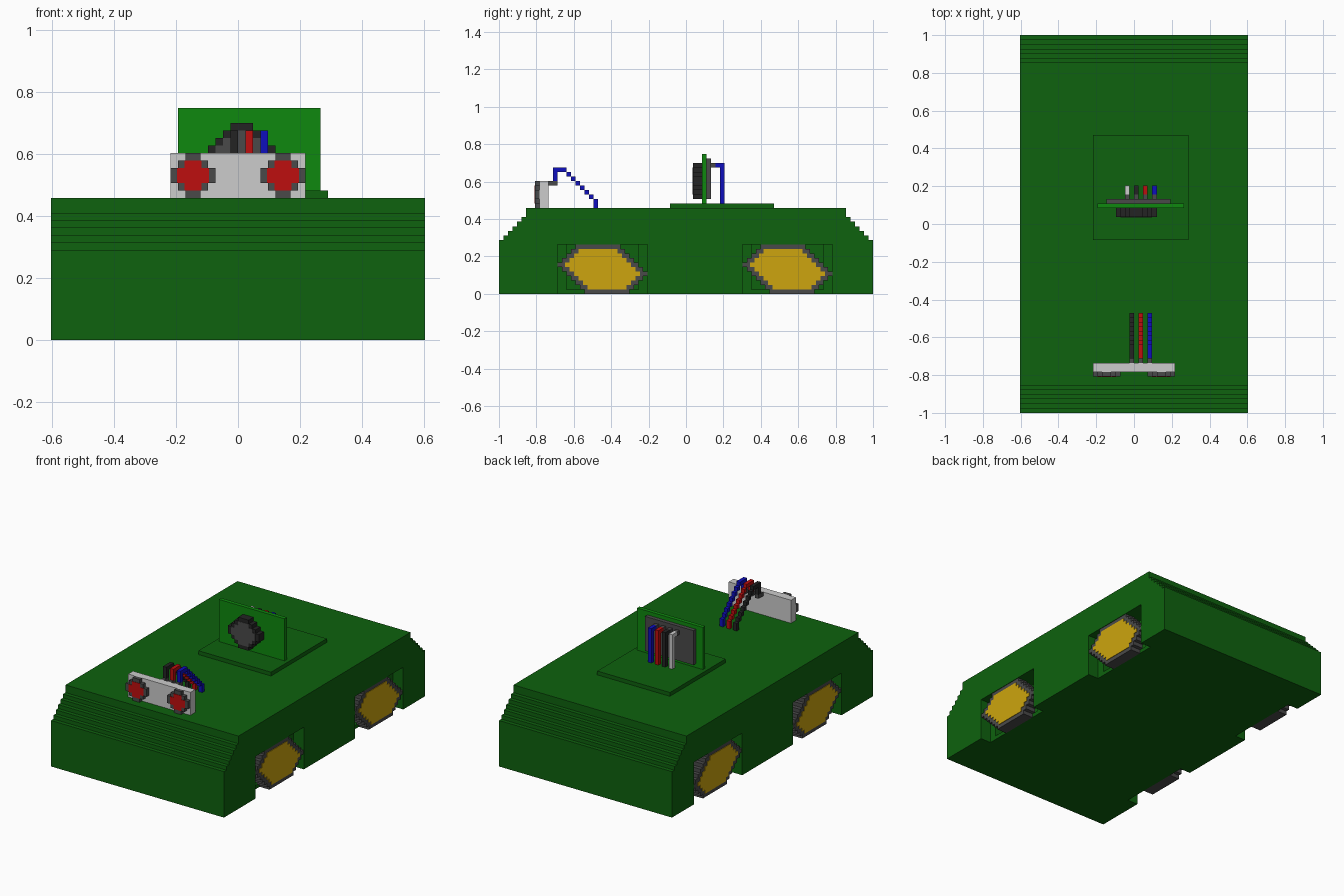
import bpy
import bmesh

if "Cube" in bpy.data.objects:
    bpy.data.objects.remove(bpy.data.objects["Cube"], do_unlink=True)

V = 2 / 83  # size of one block; all lengths below are counted in blocks


def material(name, rgb):
    lin = [((c / 255 + 0.055) / 1.055) ** 2.4 if c > 10 else c / 255 / 12.92 for c in rgb]
    m = bpy.data.materials.new(name)
    m.use_nodes = True
    m.diffuse_color = (*lin, 1)
    bsdf = m.node_tree.nodes["Principled BSDF"]
    bsdf.inputs["Base Color"].default_value = (*lin, 1)
    bsdf.inputs["Roughness"].default_value = 0.8
    return m


GREEN = material("dark green", (14, 98, 14))
BOARD = material("circuit green", (14, 137, 14))
YELLOW = material("hub yellow", (205, 165, 14))
RED = material("red", (190, 14, 14))
BLUE = material("blue", (14, 14, 190))
LIGHT = material("light grey", (204, 204, 204))
GREY = material("dark grey", (74, 74, 74))
BLACK = material("black", (36, 36, 36))


def finish(name, bm, mat):
    bmesh.ops.recalc_face_normals(bm, faces=bm.faces)
    bmesh.ops.scale(bm, vec=(V, V, V), verts=bm.verts)
    mesh = bpy.data.meshes.new(name)
    bm.to_mesh(mesh)
    bm.free()
    if mat:
        mesh.materials.append(mat)
    ob = bpy.data.objects.new(name, mesh)
    bpy.context.scene.collection.objects.link(ob)
    return ob


def boxes(name, mat, *ranges):
    """One object from boxes given as (x0, x1, y0, y1, z0, z1)."""
    bm = bmesh.new()
    for x0, x1, y0, y1, z0, z1 in ranges:
        vs = bmesh.ops.create_cube(bm, size=1)["verts"]
        for v in vs:
            v.co = (x1 if v.co.x > 0 else x0, y1 if v.co.y > 0 else y0,
                    z1 if v.co.z > 0 else z0)
    return finish(name, bm, mat)


def stepped(name, mat, axis, rows, z0, c0, c1):
    """Stepped outline from one (low, high) span per block row, extruded along axis."""
    pts = []
    for i, (_, hi) in enumerate(rows):
        pts += [(hi, z0 + i), (hi, z0 + i + 1)]
    for i in reversed(range(len(rows))):
        pts += [(rows[i][0], z0 + i + 1), (rows[i][0], z0 + i)]
    pts = [p for i, p in enumerate(pts) if p != pts[i - 1]]
    # drop points in the middle of a straight upright edge
    n = len(pts)
    pts = [p for i, p in enumerate(pts)
           if not (pts[i - 1][0] == p[0] == pts[(i + 1) % n][0])]
    bm = bmesh.new()
    place = (lambda a, b, c: (c, a, b)) if axis == "x" else (lambda a, b, c: (a, c, b))
    face = bm.faces.new([bm.verts.new(place(a, b, c0)) for a, b in pts])
    ext = bmesh.ops.extrude_face_region(bm, geom=[face])["geom"]
    for v in ext:
        if isinstance(v, bmesh.types.BMVert):
            v.co["xyz".index(axis)] = c1
    return finish(name, bm, mat)


# Car body with stepped nose and tail
setbacks = [0] * 12 + [1, 2, 3, 4, 5, 6, 6]
body = stepped("body", GREEN, "x", [(s - 41.5, 41.5 - s) for s in setbacks], 0, -25, 25)

# Wheel wells and wheels
for label, y0 in (("front", -28.5), ("rear", 12.5)):
    for side, s in (("left", 1), ("right", -1)):
        well = (*sorted((s * 22, s * 27)), y0, y0 + 20, -1, 11)
        pocket = (*sorted((s * 20, s * 23)), y0 + 2, y0 + 18, 1, 11)
        for cut in (well, pocket):
            cutter = boxes("well_cutter", None, cut)
            cutter.hide_render = True
            mod = body.modifiers.new("well", "BOOLEAN")
            mod.operation = "DIFFERENCE"
            mod.solver = "EXACT"
            mod.object = cutter
            bpy.context.view_layer.objects.active = body
            bpy.ops.object.modifier_apply(modifier=mod.name)
            bpy.data.objects.remove(cutter, do_unlink=True)
        rows = [(y0 + abs(r - 6), y0 + 20 - abs(r - 4)) for r in range(11)]
        hub = [(a + 1.7, b - 1.7) for a, b in rows[1:-1]]
        stepped(f"{label}_{side}_tyre", GREY, "x", rows, 0, s * 22, s * 24.85)
        stepped(f"{label}_{side}_hub", YELLOW, "x", hub, 1, s * 24.7, s * 25)

# Distance sensor: board, two round eyes, pins
boxes("sensor_board", LIGHT, (-9, 9, -32.5, -30.5, 19, 25))
ring = [(2, 4), (1, 5), (0, 6), (0, 6), (1, 5), (2, 4)]
lens = [(1.85, 4.15), (0.85, 5.15), (0.85, 5.15), (1.85, 4.15)]
for side, x in (("right", -9), ("left", 3)):
    stepped(f"sensor_{side}_ring", GREY, "y", [(x + a, x + b) for a, b in ring],
            19, -33.5, -32.5)
    stepped(f"sensor_{side}_lens", RED, "y", [(x + a, x + b) for a, b in lens],
            20, -33.6, -33.4)
boxes("sensor_pins", GREY, *[(x, x + 1, -30.5, -28.5, 24, 25) for x in (-1, 1, 3)])

# Sensor wires: up, back, then down in steps to the deck
for colour, x, mat in (("black", -1, BLACK), ("red", 1, RED), ("blue", 3, BLUE)):
    steps = [(x, x + 1, y - 0.5, y + 0.5, -y, 1 - y) for y in range(-26, -20)]
    boxes(f"sensor_wire_{colour}", mat,
          (x, x + 1, -29.5, -28.5, 25, 27), (x, x + 1, -29.5, -26.5, 27, 28),
          *steps, (x, x + 1, -20.5, -19.5, 19, 21))

# Upright circuit board on its base plate
boxes("base_plate", GREEN, (-9, 12, -3.5, 19.5, 19, 20))
boxes("circuit_board", BOARD, (-8, 11, 3.5, 4.5, 20, 31))
boxes("back_plate", GREY, (-6, 8, 4.5, 5.5, 21, 30))

# Round buzzer on the front of the board
half = [1, 2, 3, 4, 4, 3, 2, 1]
stepped("buzzer_rim", BLACK, "y", [(-h, h + 1) for h in half], 21, 1.5, 3.5)
stepped("buzzer_face", GREY, "y", [(1 - h, h) for h in half[1:-1]], 22, 1.4, 1.6)

# Wires hooking down behind the board
for colour, x, mat in (("white", -2, LIGHT), ("black", 0, BLACK),
                       ("red", 2, RED), ("blue", 4, BLUE)):
    boxes(f"board_pin_{colour}", GREY, (x, x + 1, 5.5, 6.5, 28, 29))
    boxes(f"board_wire_{colour}", mat, (x, x + 1, 6.5, 7.5, 28, 29),
          (x, x + 1, 7.5, 8.5, 20, 29))
